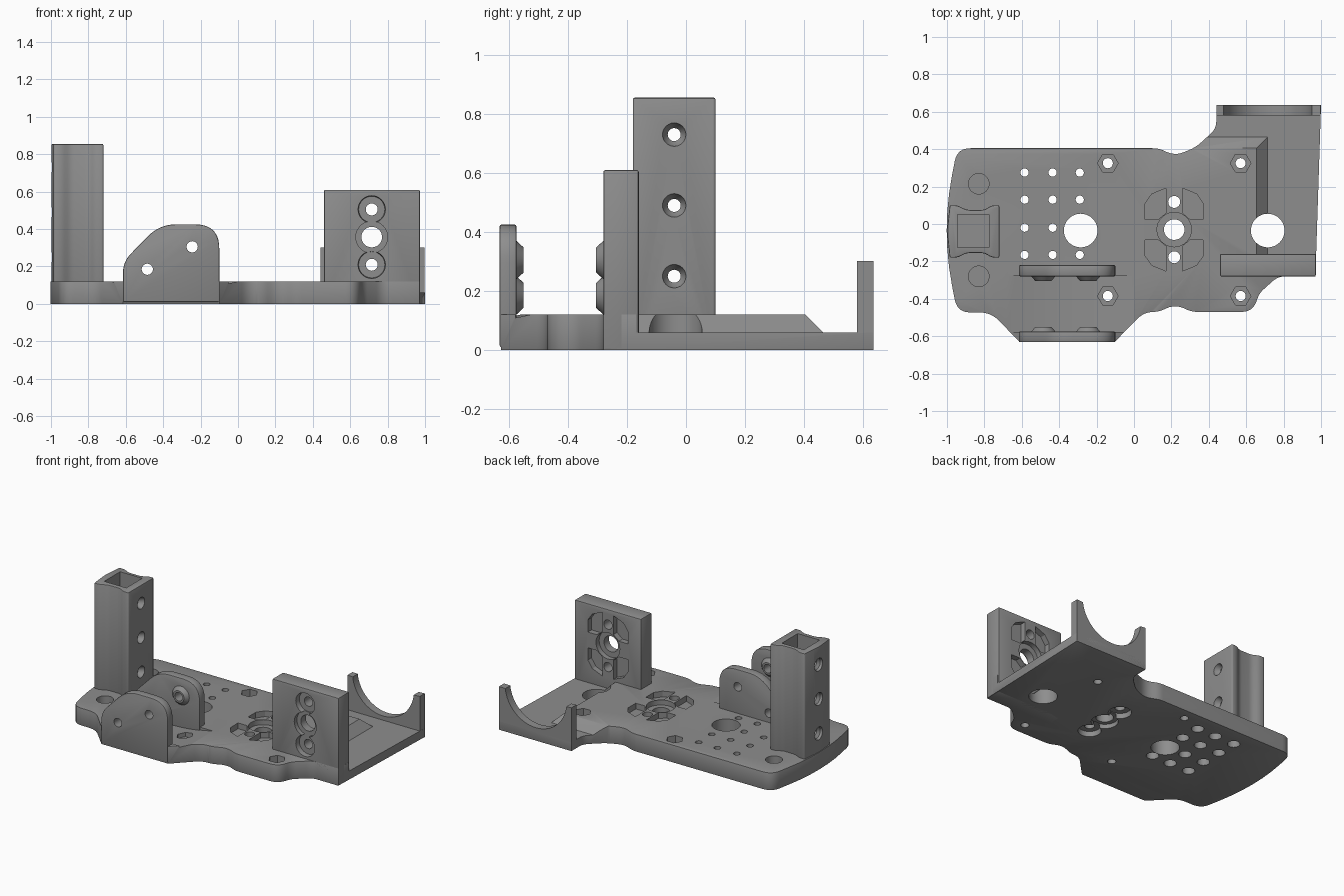
import bpy, bmesh, math
from mathutils import Vector

if "Cube" in bpy.data.objects:
    bpy.data.objects.remove(bpy.data.objects["Cube"])

grey = bpy.data.materials.new("mid grey")
grey.diffuse_color = (0.27, 0.27, 0.27, 1)
grey.use_nodes = True
grey.node_tree.nodes["Principled BSDF"].inputs["Base Color"].default_value = grey.diffuse_color


def place(axis, u, v, w):
    return {'z': (u, v, w), 'y': (u, w, v), 'x': (w, u, v)}[axis]


def loft(bm, axis, rings):
    """Solid from stacked rings: each ring is (list of uv points, level)."""
    loops = [[bm.verts.new(place(axis, u, v, w)) for u, v in pts] for pts, w in rings]
    n = len(loops[0])
    faces = [bm.faces.new(loops[0]), bm.faces.new(loops[-1])]
    for a, b in zip(loops, loops[1:]):
        for i in range(n):
            j = (i + 1) % n
            faces.append(bm.faces.new((a[i], a[j], b[j], b[i])))
    bmesh.ops.recalc_face_normals(bm, faces=faces)


def prism(bm, axis, pts, lo, hi):
    loft(bm, axis, [(pts, lo), (pts, hi)])


def turned(bm, axis, c, steps, n=32):
    """Round (or n-sided) solid from (radius, level) steps."""
    def ring(r):
        return [(c[0] + r * math.cos(2 * math.pi * i / n),
                 c[1] + r * math.sin(2 * math.pi * i / n)) for i in range(n)]
    loft(bm, axis, [(ring(r), w) for r, w in steps])


def rounded(pts, k=6):
    """Polygon with softened corners; each point is (u, v, cut-back)."""
    out = []
    for i, (x, y, d) in enumerate(pts):
        p = Vector((x, y))
        if d == 0:
            out.append((x, y))
            continue
        a = p + (Vector(pts[i - 1][:2]) - p).normalized() * d
        b = p + (Vector(pts[(i + 1) % len(pts)][:2]) - p).normalized() * d
        for s in range(k + 1):
            t = s / k
            out.append(tuple(a * (1 - t) ** 2 + p * 2 * t * (1 - t) + b * t * t))
    return out


def box(u0, u1, v0, v1):
    return [(u0, v0), (u1, v0), (u1, v1), (u0, v1)]


def make(name, bm):
    me = bpy.data.meshes.new(name)
    bm.to_mesh(me)
    bm.free()
    ob = bpy.data.objects.new(name, me)
    bpy.context.collection.objects.link(ob)
    me.materials.append(grey)
    return ob


def activate(ob):
    bpy.ops.object.select_all(action='DESELECT')
    ob.select_set(True)
    bpy.context.view_layer.objects.active = ob


def bevel(ob, width):
    m = ob.modifiers.new("edge", 'BEVEL')
    m.width, m.segments = width, 2
    m.limit_method, m.angle_limit = 'ANGLE', math.radians(60)
    activate(ob)
    bpy.ops.object.modifier_apply(modifier=m.name)


def boolean(ob, bm, op='DIFFERENCE'):
    tool = make("cutter", bm)
    tool.hide_render = True
    m = ob.modifiers.new("cut", 'BOOLEAN')
    m.operation, m.solver, m.use_self, m.object = op, 'EXACT', True, tool
    activate(ob)
    bpy.ops.object.modifier_apply(modifier=m.name)
    bpy.data.objects.remove(tool)


def finish(ob):
    activate(ob)
    bpy.ops.object.shade_smooth_by_angle(angle=math.radians(30))


def horn_mount(bm, axis, cu, cv, lo, hi):
    """Four corner pockets on the high face, three stepped holes from the low face."""
    e = 0.02
    quad = [(.043, .09), (.043, .222), (.12, .19), (.155, .14), (.155, .055), (.085, .055)]
    for su in (-1, 1):
        for sv in (-1, 1):
            prism(bm, axis, [(cu + su * u, cv + sv * v) for u, v in quad], hi - .04, hi + e)
    turned(bm, axis, (cu, cv), [(.085, lo - e), (.085, lo + .03), (.055, lo + .03),
                                (.055, hi - .035), (.092, hi - .035), (.092, hi + e)])
    for s in (-1, 1):
        turned(bm, axis, (cu, cv + s * .148),
               [(.075, lo - e), (.07, lo + .035), (.032, lo + .035), (.032, hi + e)])


# Base plate
outline = [(-1.03, -.035, .3), (-.945, .405, .07), (.13, .405, .03), (.22, .365, .05),
           (.33, .41, .04), (.44, .51, .04), (.44, .635, 0), (1.0, .635, 0),
           (.97, -.28, 0), (.77, -.28, .04), (.67, -.37, .03), (.635, -.47, .06),
           (.31, -.47, .03), (.22, -.43, .05), (.13, -.47, .03), (.055, -.47, .05),
           (-.10, -.627, 0), (-.615, -.627, 0), (-.765, -.473, .06), (-.945, -.473, .07)]
bm = bmesh.new()
prism(bm, 'z', rounded(outline), 0, .12)
plate = make("base_plate", bm)
bevel(plate, .011)

# Lowered right floor with sloping edges
for axis, edge, lo, hi in (('y', .715, -.17, .8), ('x', .465, .2, 1.2)):
    bm = bmesh.new()
    prof = [(edge, .06), (edge - .08, .14), (1.2, .14), (1.2, .06)]
    if axis == 'x':
        prism(bm, 'x', prof, lo, hi)
    else:
        prism(bm, 'y', prof, lo, hi)
    boolean(plate, bm)

# Shallow hollow between the clevis cheeks
bm = bmesh.new()
turned(bm, 'y', (-.34, 1.545), [(1.465, -.578), (1.465, -.275)], 160)
boolean(plate, bm)

# Plate holes
bm = bmesh.new()
for x in (-.285, .715):
    turned(bm, 'z', (x, -.035), [(.09, -.02), (.09, .15)], 40)
for x in (-.585, -.435, -.29):
    for y in (.275, .13, -.02, -.165):
        if (x, y) != (-.29, -.02):
            turned(bm, 'z', (x, y), [(.04, -.02), (.04, .05), (.022, .06), (.022, .15)], 20)
for x in (-.14, .57):
    for y in (.325, -.385):
        turned(bm, 'z', (x, y), [(.027, -.02), (.027, .1)], 20)
        turned(bm, 'z', (x, y), [(.055, .06), (.055, .15)], 6)
for y in (.215, -.28):
    turned(bm, 'z', (-.83, y), [(.055, .06), (.055, .15)])
horn_mount(bm, 'z', .215, -.03, 0, .12)
boolean(plate, bm)
finish(plate)

# Hollow post with grooved sides and cross holes
half = [(-.985, .14, .01), (-.945, .14, .02), (-.895, .115, .02), (-.80, .115, .02),
        (-.76, .14, .02), (-.72, .14, .01)]
prof = [(x, y - .04, d) for x, y, d in half]
prof += [(x, -y - .04, d) for x, y, d in reversed(half)] + [(-1.0, -.04, .05)]
bm = bmesh.new()
prism(bm, 'z', rounded(prof, 4), .02, .855)
post = make("hollow_post", bm)
bevel(post, .006)
bm = bmesh.new()
prism(bm, 'z', box(-.945, -.775, -.125, .05), .12, .9)
boolean(post, bm)
bm = bmesh.new()
for z in (.25, .49, .73):
    turned(bm, 'x', (-.04, z), [(.05, -1.02), (.04, -.98), (.022, -.965), (.022, -.755),
                                (.036, -.735), (.045, -.70)], 24)
boolean(post, bm)
finish(post)

# Clevis cheeks with conical bosses facing each other
cheek = [(-.615, .01, 0), (-.615, .225, .06), (-.42, .425, .09), (-.10, .425, .13), (-.10, .01, 0)]
pivots = ((-.485, .185), (-.245, .305))
for name, lo, hi, face, side in (("front_cheek", -.632, -.575, -.575, 1),
                                 ("rear_cheek", -.28, -.22, -.28, -1)):
    bm = bmesh.new()
    prism(bm, 'y', rounded(cheek, 10), lo, hi)
    ob = make(name, bm)
    bevel(ob, .006)
    bm = bmesh.new()
    for c in pivots:
        turned(bm, 'y', c, [(.065, face - side * .01), (.065, face), (.042, face + side * .025)])
    boolean(ob, bm, 'UNION')
    bm = bmesh.new()
    for c in pivots:
        turned(bm, 'y', c, [(.03, lo - .05), (.03, hi + .05)], 24)
    boolean(ob, bm)
    finish(ob)

# Upright mounting bracket
bm = bmesh.new()
prism(bm, 'y', box(.46, .972, 0, .61), -.28, -.16)
bracket = make("mount_bracket", bm)
bevel(bracket, .007)
bm = bmesh.new()
horn_mount(bm, 'y', .715, .357, -.28, -.16)
boolean(bracket, bm)
finish(bracket)

# Rear cradle wall with a round saddle
arc = [(.715 + .237 * math.cos(a), .3265 + .237 * math.sin(a))
       for a in (math.radians(-6.5 - 167 * i / 32) for i in range(33))]
bm = bmesh.new()
prism(bm, 'y', [(.44, .005), (.998, .005), (.998, .302)] + arc[:] + [(.44, .302)], .58, .635)
cradle = make("cradle_wall", bm)
finish(cradle)
